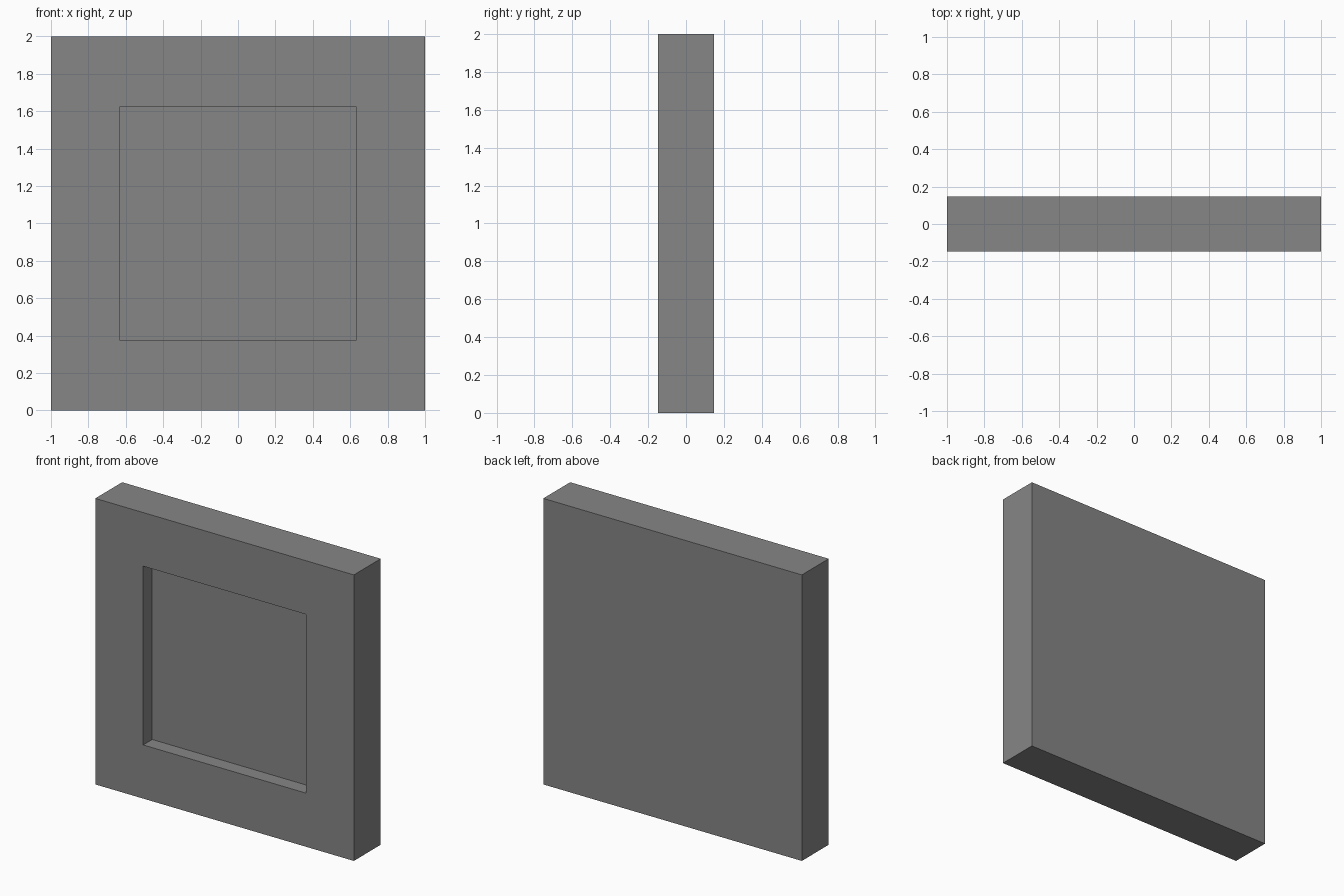
import bpy
import bmesh
from mathutils import Vector

cube = bpy.data.objects.get("Cube")
if cube:
    bpy.data.objects.remove(cube, do_unlink=True)

SIZE, HALF_DEPTH = 2.0, 0.148
RECESS_W, RECESS_H, RECESS_DEPTH = 1.26, 1.25, 0.10

# Plain grey material
grey = bpy.data.materials.new("mid_grey")
grey.use_nodes = True
colour = (0.24, 0.24, 0.24, 1)
grey.diffuse_color = colour
grey.node_tree.nodes["Principled BSDF"].inputs["Base Color"].default_value = colour

# Square slab standing on the ground
bm = bmesh.new()
bmesh.ops.create_cube(bm, size=1)
bmesh.ops.scale(bm, vec=(SIZE, 2 * HALF_DEPTH, SIZE), verts=bm.verts)
bm.normal_update()

# Square recess in the front: inset the face, fit it, then push it in
front = min(bm.faces, key=lambda f: f.normal.y)
bmesh.ops.inset_region(bm, faces=[front], thickness=0.3)
for v in front.verts:
    v.co.x = RECESS_W / 2 if v.co.x > 0 else -RECESS_W / 2
    v.co.z = RECESS_H / 2 if v.co.z > 0 else -RECESS_H / 2
panel = bmesh.ops.extrude_discrete_faces(bm, faces=[front])["faces"][0]
bmesh.ops.translate(bm, vec=(0, RECESS_DEPTH, 0), verts=panel.verts)

bmesh.ops.translate(bm, vec=Vector((0, 0, SIZE / 2)), verts=bm.verts)
bmesh.ops.recalc_face_normals(bm, faces=bm.faces)

mesh = bpy.data.meshes.new("recessed_panel")
bm.to_mesh(mesh)
bm.free()
mesh.materials.append(grey)
bpy.context.collection.objects.link(bpy.data.objects.new("recessed_panel", mesh))
